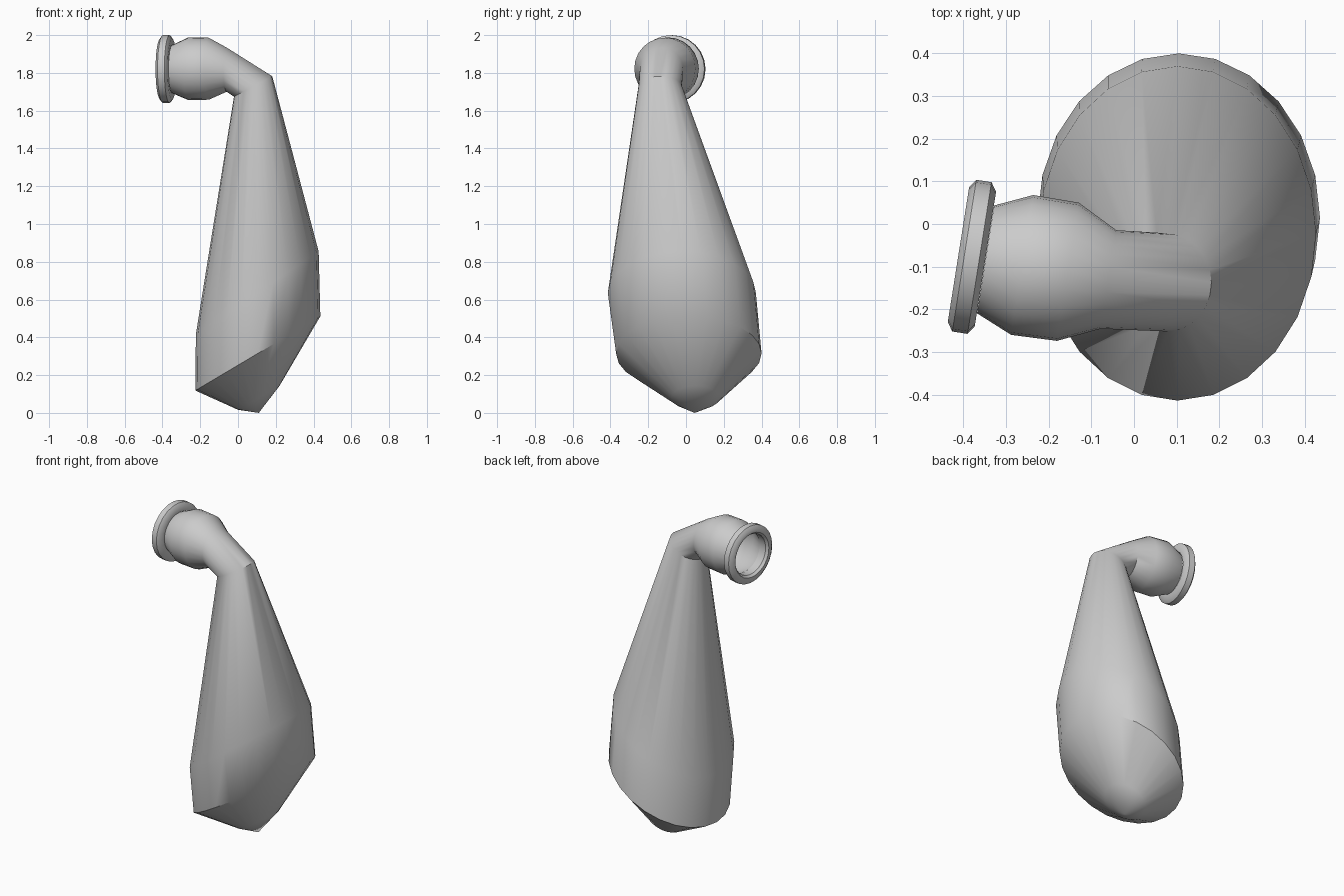
import bpy, bmesh, math
from mathutils import Vector

if "Cube" in bpy.data.objects:
    bpy.data.objects.remove(bpy.data.objects["Cube"])

SIDES = 24


def loft(name, rings, closed=False, tip=None):
    """Skin circular rings: (centre, radius, tilt about y, yaw about z)."""
    bm = bmesh.new()
    loops = []
    for centre, r, tilt, yaw in rings:
        t, w = math.radians(tilt), math.radians(yaw)
        u = Vector((math.cos(t), 0, math.sin(t)))
        v = Vector((math.sin(w), math.cos(w), 0))
        loops.append([bm.verts.new(Vector(centre) + r * (
            u * math.cos(a) + v * math.sin(a)))
            for a in (2 * math.pi * i / SIDES for i in range(SIDES))])
    pairs = list(zip(loops, loops[1:]))
    if closed:
        pairs.append((loops[-1], loops[0]))
    for a, b in pairs:
        for i in range(SIDES):
            j = (i + 1) % SIDES
            bm.faces.new((a[i], a[j], b[j], b[i]))
    if tip:
        p = bm.verts.new(tip)
        for i in range(SIDES):
            bm.faces.new((loops[0][(i + 1) % SIDES], loops[0][i], p))
    bmesh.ops.recalc_face_normals(bm, faces=bm.faces)
    mesh = bpy.data.meshes.new(name)
    bm.to_mesh(mesh)
    bm.free()
    obj = bpy.data.objects.new(name, mesh)
    bpy.context.collection.objects.link(obj)
    bpy.ops.object.select_all(action='DESELECT')
    obj.select_set(True)
    bpy.context.view_layer.objects.active = obj
    bpy.ops.object.shade_smooth_by_angle(angle=math.radians(40))
    return obj


# Hollow body: pointed base, long taper, bent neck and bulb
YAW = 9
loft("bent_flask_body", [
    ((0.11, 0.05, 0.08), 0.127, 30, 0),
    ((0.105, 0.015, 0.315), 0.385, 30.7, 0),
    ((0.102, -0.022, 0.635), 0.392, 34, 0),
    ((0.08, -0.137, 1.728), 0.115, 28, 0),
    ((-0.06, -0.13, 1.817), 0.117, 90, YAW),
    ((-0.155, -0.112, 1.822), 0.164, 90, YAW),
    ((-0.262, -0.096, 1.822), 0.166, 90, YAW),
    ((-0.348, -0.083, 1.82), 0.128, 90, YAW),
], tip=(0.11, 0.046, 0.0))

# Bevelled mouth ring
axis = Vector((-math.cos(math.radians(YAW)), math.sin(math.radians(YAW)), 0))
mouth = Vector((-0.38, -0.077, 1.82))
profile = [(-0.032, 0.128), (-0.032, 0.16), (-0.018, 0.18), (0.018, 0.18),
           (0.032, 0.16), (0.032, 0.138), (0.018, 0.126)]
loft("mouth_ring", [(mouth + axis * s, r, 90, YAW) for s, r in profile],
     closed=True)
